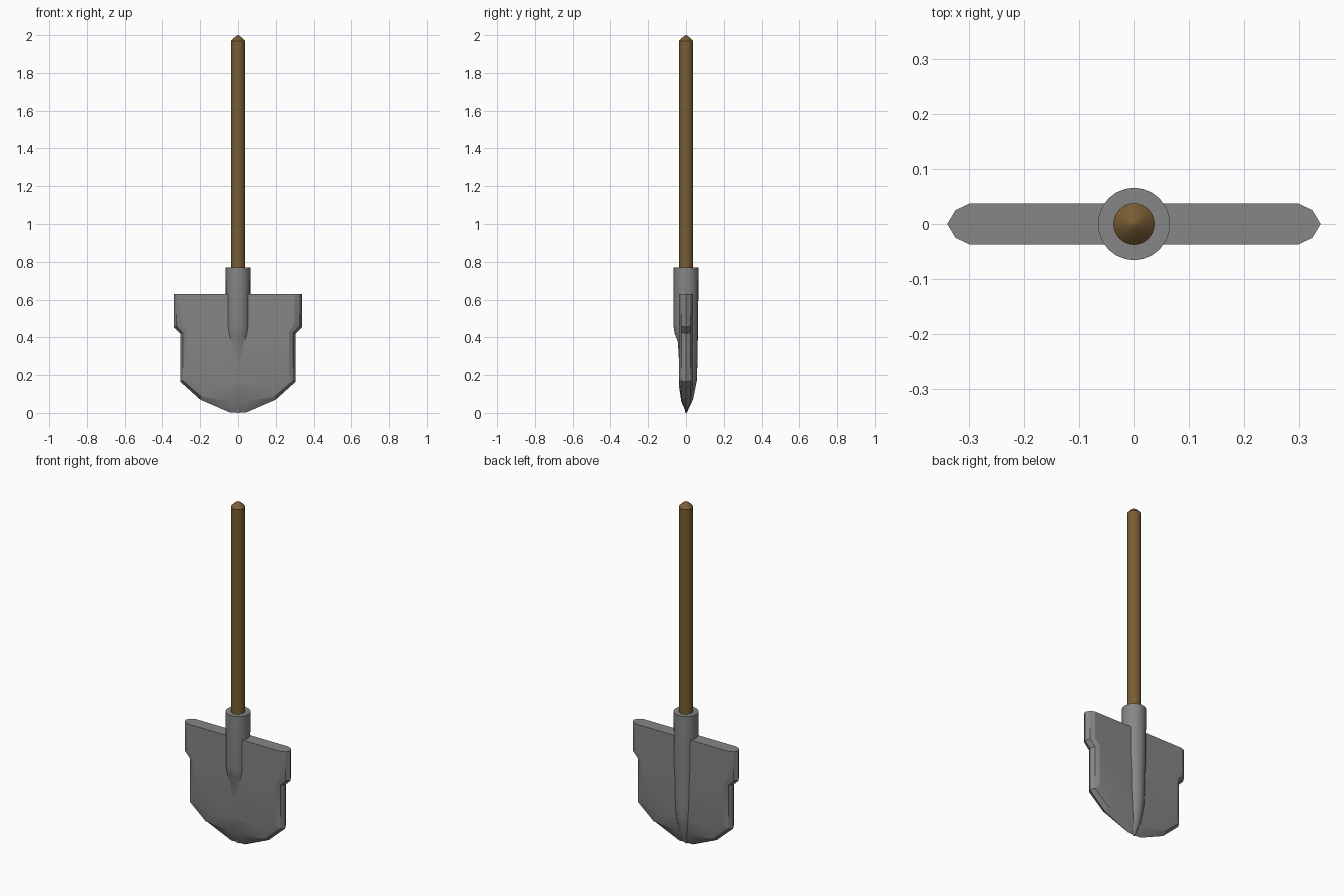
import bpy, bmesh, math

if "Cube" in bpy.data.objects:
    bpy.data.objects.remove(bpy.data.objects["Cube"])


def material(name, rgb):
    m = bpy.data.materials.new(name)
    m.diffuse_color = (*rgb, 1)
    m.use_nodes = True
    m.node_tree.nodes["Principled BSDF"].inputs["Base Color"].default_value = m.diffuse_color
    return m


steel = material("grey steel", (0.24, 0.24, 0.24))
wood = material("brown wood", (0.19, 0.112, 0.034))


def loft(name, rings, mat, angle):
    """Skin closed rings of points together and cap both ends."""
    bm = bmesh.new()
    loops = [[bm.verts.new(p) for p in ring] for ring in rings]
    n = len(loops[0])
    for a, b in zip(loops, loops[1:]):
        for i in range(n):
            j = (i + 1) % n
            bm.faces.new((a[i], a[j], b[j], b[i]))
    caps = [bm.faces.new(loops[0][::-1]), bm.faces.new(loops[-1])]
    bmesh.ops.triangulate(bm, faces=caps)
    bmesh.ops.recalc_face_normals(bm, faces=bm.faces)
    me = bpy.data.meshes.new(name)
    bm.to_mesh(me)
    bm.free()
    me.materials.append(mat)
    ob = bpy.data.objects.new(name, me)
    bpy.context.collection.objects.link(ob)
    bpy.context.view_layer.objects.active = ob
    ob.select_set(True)
    bpy.ops.object.shade_smooth_by_angle(angle=math.radians(angle))
    ob.select_set(False)
    return ob


def ring(z, half_width, front, back, n=24):
    """Round section with its own depth on the front and the back."""
    pts = []
    for i in range(n):
        a = 2 * math.pi * i / n
        s = math.sin(a)
        pts.append((half_width * math.cos(a), s * (back if s > 0 else front), z))
    return pts


# Wooden handle with a rounded point on top
loft("handle", [ring(z, r, r, r) for z, r in
                [(0.60, 0.038), (1.968, 0.038), (1.985, 0.023), (1.996, 0.008), (2.0, 0.001)]],
     wood, 30)

# Steel socket: short nose on the front, long ridge down the back of the blade
loft("socket", [ring(*r) for r in [
    (0.77, 0.066, 0.066, 0.066),
    (0.46, 0.064, 0.066, 0.064),
    (0.42, 0.061, 0.060, 0.063),
    (0.375, 0.058, 0.043, 0.062),
    (0.25, 0.056, 0.036, 0.060),
    (0.17, 0.052, 0.030, 0.057),
    (0.07, 0.034, 0.016, 0.037),
    (0.0, 0.008, 0.003, 0.004)]], steel, 30)


# Blade: nested outlines step inwards from the edge to the flat faces
def outline(half, y):
    return [(x, y, z) for x, z in half] + [(-x, y, z) for x, z in reversed(half)]


edge = [(0.34, 0.63), (0.34, 0.455), (0.305, 0.42), (0.305, 0.165), (0.20, 0.07), (0.045, 0.003)]
bevel = [(0.325, 0.63), (0.325, 0.46), (0.292, 0.425), (0.292, 0.17), (0.193, 0.085), (0.035, 0.06)]
face = [(0.30, 0.63), (0.30, 0.47), (0.27, 0.43), (0.27, 0.19), (0.18, 0.14), (0.025, 0.17)]
loft("blade", [outline(face, -0.037), outline(bevel, -0.025), outline(edge, 0),
               outline(bevel, 0.025), outline(face, 0.037)], steel, 20)
